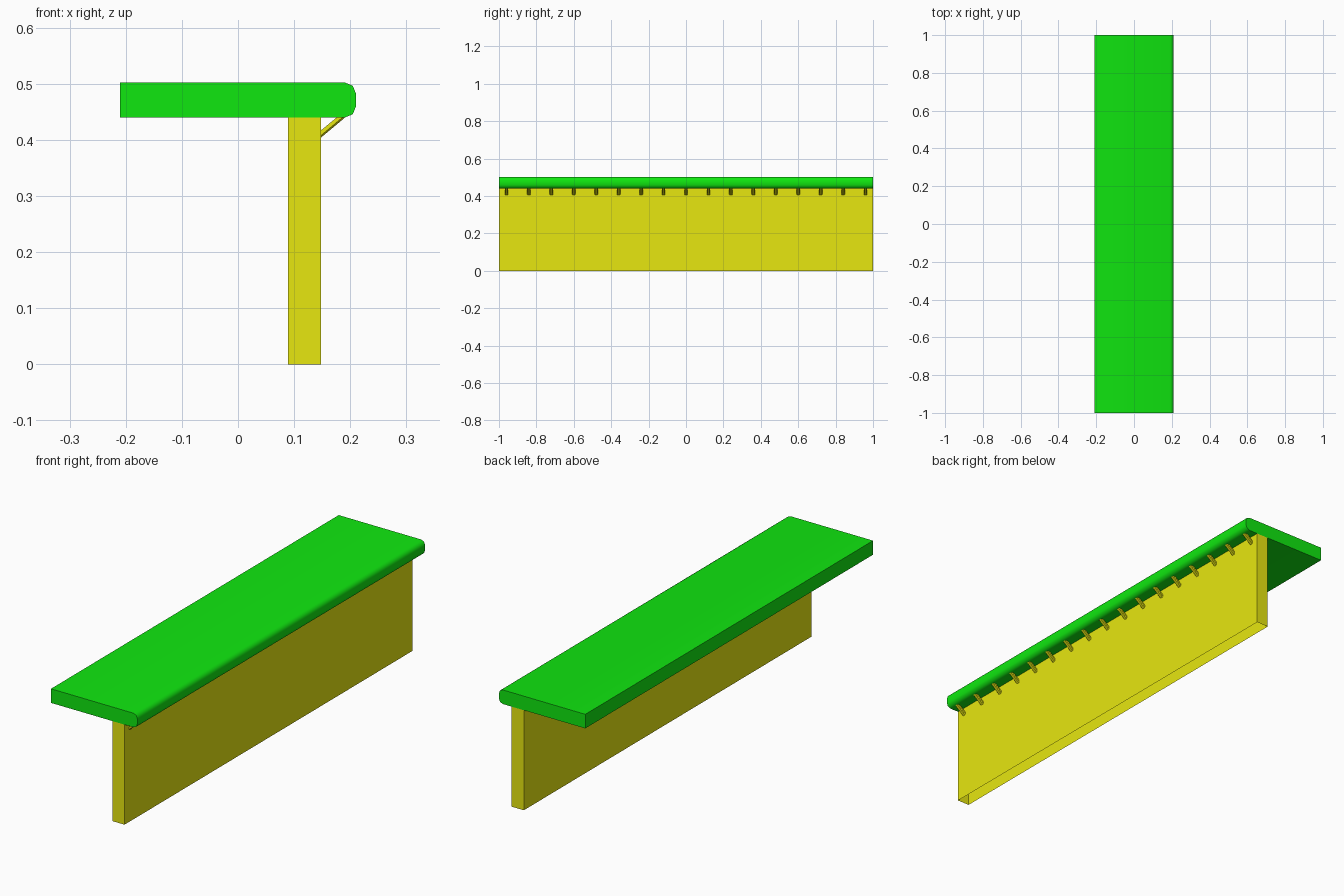
import bpy
import bmesh
from mathutils import Vector

cube = bpy.data.objects.get("Cube")
if cube:
    bpy.data.objects.remove(cube, do_unlink=True)


def material(name, rgb):
    mat = bpy.data.materials.new(name)
    mat.use_nodes = True
    colour = (*rgb, 1)
    mat.diffuse_color = colour
    mat.node_tree.nodes["Principled BSDF"].inputs["Base Color"].default_value = colour
    return mat


GREEN = material("green", (0.005, 0.8, 0.005))
YELLOW = material("yellow", (0.8, 0.8, 0.005))


def prism(name, profile, y0, y1, mat):
    """Extrude an x-z outline along y."""
    bm = bmesh.new()
    face = bm.faces.new([bm.verts.new((x, y0, z)) for x, z in profile])
    grown = bmesh.ops.extrude_face_region(bm, geom=[face], use_keep_orig=True)
    verts = [v for v in grown["geom"] if isinstance(v, bmesh.types.BMVert)]
    bmesh.ops.translate(bm, verts=verts, vec=Vector((0, y1 - y0, 0)))
    bmesh.ops.recalc_face_normals(bm, faces=bm.faces)
    mesh = bpy.data.meshes.new(name)
    bm.to_mesh(mesh)
    bm.free()
    mesh.materials.append(mat)
    obj = bpy.data.objects.new(name, mesh)
    bpy.context.collection.objects.link(obj)
    return obj


def edit(obj, action):
    bm = bmesh.new()
    bm.from_mesh(obj.data)
    action(bm)
    bm.to_mesh(obj.data)
    bm.free()


def rectangle(x0, x1, z0, z1):
    return [(x0, z0), (x1, z0), (x1, z1), (x0, z1)]


WALL_TOP = 0.44
WALL_SIDE = 0.148

# Slab with one rounded long edge
slab = prism("top_slab", rectangle(-0.21, 0.21, WALL_TOP, 0.502), -1, 1, GREEN)


def round_nose(bm):
    edges = [e for e in bm.edges if all(v.co.x > 0.2 for v in e.verts)
             and abs(e.verts[0].co.y - e.verts[1].co.y) > 1]
    bmesh.ops.bevel(bm, geom=edges, offset=0.019, segments=2,
                    profile=0.5, affect='EDGES')


edit(slab, round_nose)
bpy.ops.object.select_all(action='DESELECT')
slab.select_set(True)
bpy.context.view_layer.objects.active = slab
bpy.ops.object.shade_smooth_by_angle(angle=0.9)

# Hollow support wall, open at the bottom and under the slab
wall = prism("support_wall", rectangle(0.089, WALL_SIDE, 0, WALL_TOP), -1, 1, YELLOW)


def open_ends(bm):
    caps = [f for f in bm.faces if abs(f.normal.z) > 0.9]
    bmesh.ops.delete(bm, geom=caps, context='FACES')


edit(wall, open_ends)

# Row of small diagonal braces under the rounded edge
BRACE = [(WALL_SIDE, 0.404), (0.191, WALL_TOP), (0.176, WALL_TOP), (WALL_SIDE, 0.417)]


def soften_underside(bm):
    edges = [e for e in bm.edges
             if all(abs(f.normal.y) > 0.9 or f.normal.z < -0.5 for f in e.link_faces)]
    bmesh.ops.bevel(bm, geom=edges, offset=0.003, segments=1, affect='EDGES')


for i in range(17):
    y = (i - 8) * 0.12
    brace = prism(f"brace_{i + 1}", BRACE, y - 0.009, y + 0.009, YELLOW)
    edit(brace, soften_underside)
